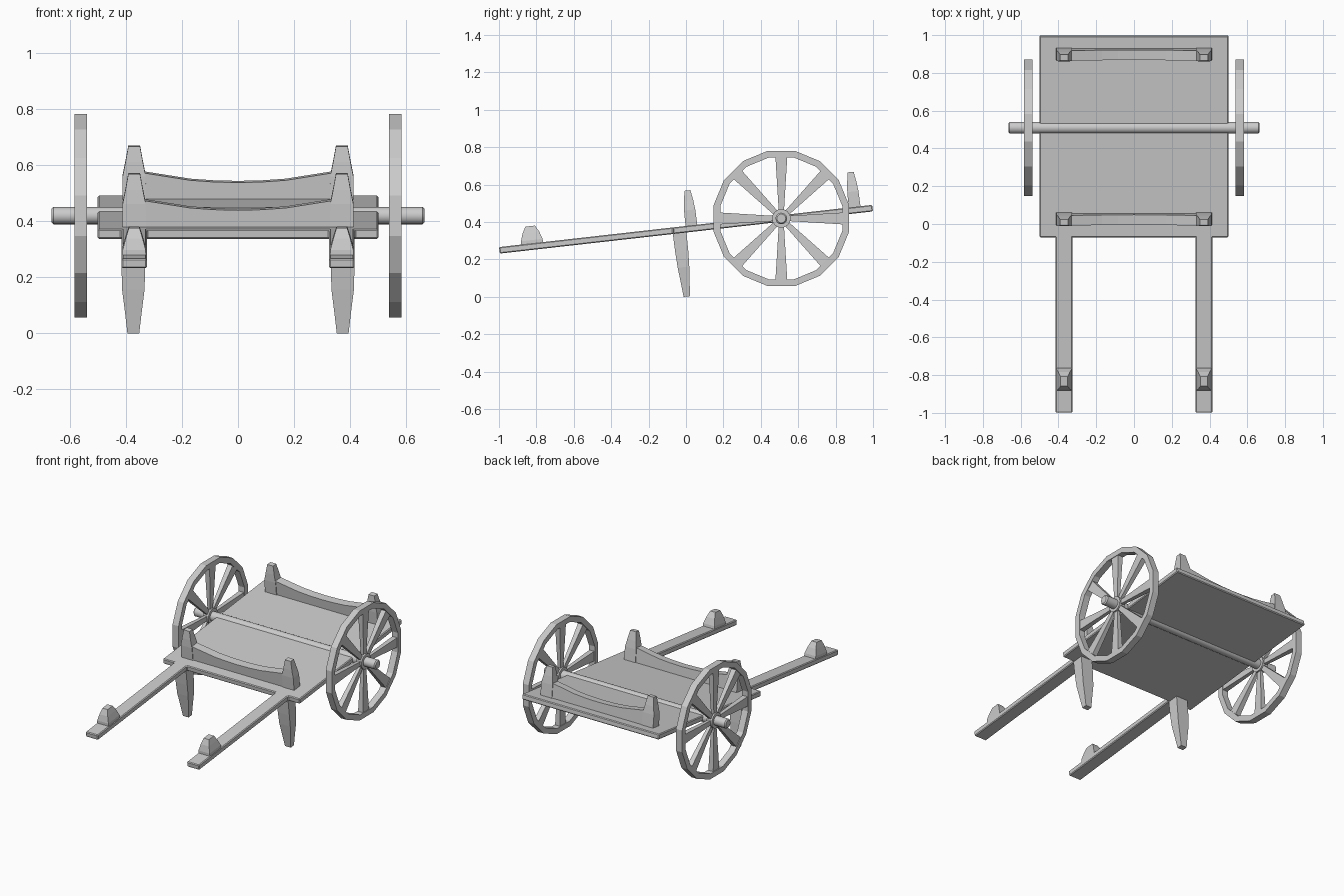
import bpy, bmesh, math
from mathutils import Matrix, Vector

if "Cube" in bpy.data.objects:
    bpy.data.objects.remove(bpy.data.objects["Cube"])

# Everything is built in the plane of the bed, then tilted into place
TILT = Matrix.Translation((0, 0, 0.361)) @ Matrix.Rotation(math.atan(0.113), 4, 'X')
AXLE_Y = 0.513


def finish(bm, name, matrix=TILT, smooth=False, bevel=0):
    bmesh.ops.recalc_face_normals(bm, faces=bm.faces)
    if bevel:
        sharp = [e for e in bm.edges if e.calc_face_angle(0) > 0.7]
        bmesh.ops.bevel(bm, geom=sharp, offset=bevel, segments=1, affect='EDGES')
    mesh = bpy.data.meshes.new(name)
    bm.to_mesh(mesh)
    bm.free()
    mesh.transform(matrix)
    ob = bpy.data.objects.new(name, mesh)
    bpy.context.collection.objects.link(ob)
    if smooth:
        bpy.ops.object.select_all(action='DESELECT')
        ob.select_set(True)
        bpy.context.view_layer.objects.active = ob
        bpy.ops.object.shade_smooth_by_angle(angle=math.radians(35))
    return ob


def prism(bm, outline, direction):
    """Extrude a closed outline along a vector."""
    face = bm.faces.new([bm.verts.new(p) for p in outline])
    geom = bmesh.ops.extrude_face_region(bm, geom=[face])['geom']
    bmesh.ops.translate(bm, vec=direction,
                        verts=[v for v in geom if isinstance(v, bmesh.types.BMVert)])


def loft(bm, sections, matrix):
    """Rectangular sections (height, width x, width y) joined into a solid."""
    rings = []
    for z, wx, wy in sections:
        rings.append([bm.verts.new(matrix @ Vector((sx * wx / 2, sy * wy / 2, z)))
                      for sx, sy in ((-1, -1), (1, -1), (1, 1), (-1, 1))])
    for a, b in zip(rings, rings[1:]):
        for i in range(4):
            j = (i + 1) % 4
            bm.faces.new((a[i], a[j], b[j], b[i]))
    bm.faces.new(rings[0])
    bm.faces.new(rings[-1])


def ring(bm, n, inner, outer, width, phase=0):
    """Ring with a rectangular cross-section around the x axis."""
    loops = []
    for r, x in ((inner, -width / 2), (outer, -width / 2), (outer, width / 2), (inner, width / 2)):
        loops.append([bm.verts.new((x, r * math.cos(2 * math.pi * (i + phase) / n),
                                    r * math.sin(2 * math.pi * (i + phase) / n)))
                      for i in range(n)])
    for k in range(4):
        a, b = loops[k], loops[(k + 1) % 4]
        for i in range(n):
            j = (i + 1) % n
            bm.faces.new((a[i], a[j], b[j], b[i]))


# Bed with the two shafts, one board outline
half = [(0.5, 1.004), (0.5, -0.07), (0.415, -0.07), (0.415, -1.004), (0.325, -1.004), (0.325, -0.07)]
outline = half + [(-x, y) for x, y in reversed(half)]
bm = bmesh.new()
prism(bm, [(x, y, -0.0175) for x, y in outline], (0, 0, 0.035))
finish(bm, "bed_and_shafts", bevel=0.005)

# Axle
bm = bmesh.new()
bmesh.ops.create_cone(bm, cap_ends=True, segments=16, radius1=0.031, radius2=0.031, depth=1.33,
                      matrix=Matrix.Translation((0, AXLE_Y, 0)) @ Matrix.Rotation(math.pi / 2, 4, 'Y'))
finish(bm, "axle", smooth=True, bevel=0.007)

# Bolsters: curved rail between two tapered posts
post = [(0, 0.084, 0.064), (0.10, 0.082, 0.060), (0.15, 0.062, 0.050), (0.205, 0.042, 0.032)]
curve = [(-0.34, 0.112), (-0.17, 0.085), (-0.085, 0.079), (0, 0.077),
         (0.085, 0.079), (0.17, 0.085), (0.34, 0.112)]
for name, y in (("front", 0.031), ("rear", 0.909)):
    bm = bmesh.new()
    profile = [(-0.34, 0)] + curve + [(0.34, 0)]
    prism(bm, [(x, y - 0.027, z) for x, z in profile], (0, 0.054, 0))
    finish(bm, name + "_rail")
    for side, s in (("left", -1), ("right", 1)):
        bm = bmesh.new()
        loft(bm, post, Matrix.Translation((s * 0.37, y, 0)))
        finish(bm, f"{name}_{side}_post")

# Legs, shaft pegs and wheels on each side
leg = [(0, 0.084, 0.074), (-0.12, 0.084, 0.070), (-0.20, 0.080, 0.062),
       (-0.28, 0.060, 0.048), (-0.358, 0.042, 0.034)]
peg = [(0, 0.084, 0.122), (0.035, 0.082, 0.116), (0.075, 0.060, 0.090), (0.11, 0.038, 0.052)]
for side, s in (("left", -1), ("right", 1)):
    bm = bmesh.new()
    loft(bm, leg, Matrix.Translation((s * 0.373, -0.036, 0)))
    finish(bm, side + "_leg")

    bm = bmesh.new()
    loft(bm, peg, Matrix.Translation((s * 0.37, -0.826, 0)))
    finish(bm, side + "_shaft_peg")

    # Wheel stands upright around the axle centre
    hub = TILT @ Vector((s * 0.56, AXLE_Y, 0))
    place = Matrix.Translation(hub)
    bm = bmesh.new()
    ring(bm, 16, 0.333, 0.369, 0.044, 0.5)
    finish(bm, side + "_wheel_rim", place)
    bm = bmesh.new()
    ring(bm, 16, 0.029, 0.050, 0.040)
    finish(bm, side + "_wheel_hub", place, smooth=True)
    bm = bmesh.new()
    for i in range(8):
        loft(bm, [(0.04, 0.020, 0.028), (0.335, 0.036, 0.064)],
             Matrix.Rotation(i * math.pi / 4, 4, 'X'))
    finish(bm, side + "_wheel_spokes", place)
